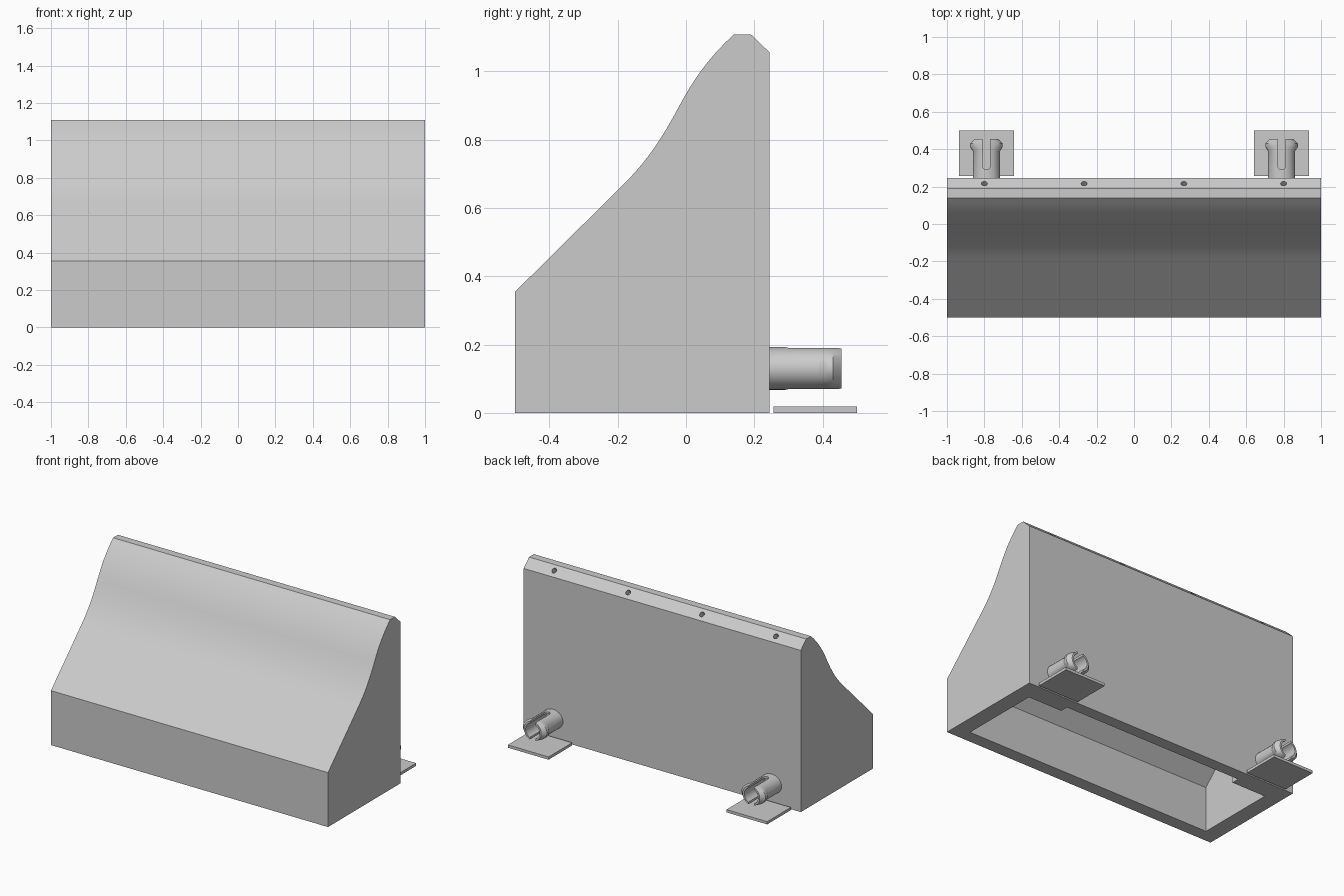
import bpy, bmesh, math
from mathutils import Matrix, Vector
from mathutils.geometry import interpolate_bezier

if "Cube" in bpy.data.objects:
    bpy.data.objects.remove(bpy.data.objects["Cube"])

GREY = (0.6, 0.6, 0.6, 1)
mat = bpy.data.materials.new("light_grey")
mat.use_nodes = True
mat.diffuse_color = GREY
mat.node_tree.nodes["Principled BSDF"].inputs["Base Color"].default_value = GREY


def finish(name, bm):
    bmesh.ops.recalc_face_normals(bm, faces=bm.faces)
    mesh = bpy.data.meshes.new(name)
    bm.to_mesh(mesh)
    bm.free()
    mesh.materials.append(mat)
    ob = bpy.data.objects.new(name, mesh)
    bpy.context.collection.objects.link(ob)
    return ob


def prism(name, profile, x0, x1):
    """Extrude a (y, z) outline along x."""
    bm = bmesh.new()
    face = bm.faces.new([bm.verts.new((x0, y, z)) for y, z in profile])
    ext = bmesh.ops.extrude_face_region(bm, geom=[face])["geom"]
    bmesh.ops.translate(bm, vec=(x1 - x0, 0, 0),
                        verts=[v for v in ext if isinstance(v, bmesh.types.BMVert)])
    return finish(name, bm)


def box(name, x, y, z):
    return prism(name, [(y[0], z[0]), (y[1], z[0]), (y[1], z[1]), (y[0], z[1])], *x)


def rod(name, centre, radius, depth, tilt=0):
    """Cylinder along z, tilted about x."""
    bm = bmesh.new()
    place = Matrix.Translation(centre) @ Matrix.Rotation(math.radians(tilt), 4, "X")
    bmesh.ops.create_cone(bm, cap_ends=True, segments=20, radius1=radius,
                          radius2=radius, depth=depth, matrix=place)
    return finish(name, bm)


def oval_lathe(name, profile, x, z, max_height, steps=40):
    """Spin a closed (y, radius) outline along y, squashing wide rings into ovals."""
    bm = bmesh.new()
    vs = [bm.verts.new((r, y, 0)) for y, r in profile]
    es = [bm.edges.new((a, b)) for a, b in zip(vs, vs[1:] + vs[:1])]
    bmesh.ops.spin(bm, geom=vs + es, cent=(0, 0, 0), axis=(0, 1, 0),
                   angle=math.tau, steps=steps, use_duplicate=False)
    bmesh.ops.remove_doubles(bm, verts=bm.verts, dist=0.0001)
    for v in bm.verts:
        v.co.z *= min(1, max_height / math.hypot(v.co.x, v.co.z))
    bmesh.ops.translate(bm, vec=(x, 0, z), verts=bm.verts)
    return finish(name, bm)


def cut(ob, cutter):
    mod = ob.modifiers.new("cut", "BOOLEAN")
    mod.object, mod.operation, mod.solver = cutter, "DIFFERENCE", "EXACT"
    bpy.context.view_layer.objects.active = ob
    bpy.ops.object.modifier_apply(modifier=mod.name)
    bpy.data.objects.remove(cutter)


def smooth(ob):
    bpy.ops.object.select_all(action="DESELECT")
    ob.select_set(True)
    bpy.context.view_layer.objects.active = ob
    bpy.ops.object.shade_smooth_by_angle(angle=math.radians(25))


# Swept front surface
def bezier(*pts):
    return [(p.x, p.y) for p in interpolate_bezier(*[Vector(p) for p in pts], 10)]


mid = (-0.035, 0.87)
sweep = bezier((-0.19, 0.662), (-0.12, 0.73), (-0.08, 0.79), mid)
sweep += bezier(mid, (0.01, 0.955), (0.05, 1.025), (0.14, 1.108))[1:]

# Main body
BACK = 0.245
body = prism("body", [(BACK, 0), (-0.5, 0), (-0.5, 0.355)] + sweep
             + [(0.19, 1.108), (BACK, 1.055)], -1, 1)

# Hollow open at the bottom, following the sweep
IN_BACK, IN_FRONT, IN_SIDE = 0.168, -0.416, 0.895
inner = [(y + 0.05, z - 0.095) for y, z in sweep if y + 0.05 < IN_BACK - 0.005]
hollow = [(IN_BACK, -0.1), (IN_FRONT, -0.1), (IN_FRONT, 0.293)] + inner
cut(body, prism("hollow", hollow + [(IN_BACK, inner[-1][1])], -IN_SIDE, IN_SIDE))

# Row of small holes in the rear top chamfer
for i in range(4):
    cut(body, rod("hole", (-0.8 + i * 1.6 / 3, 0.216, 1.083), 0.016, 0.08, -45))
smooth(body)

# Snap clips, their inner bosses and loose plates, one set per side
clip_profile = [(BACK, 0.05), (BACK, 0.073), (0.39, 0.073), (0.412, 0.087),
                (0.43, 0.087), (0.455, 0.062), (0.455, 0.05)]
AXIS_X, AXIS_Z, SLOT = 0.789, 0.13, 0.02
for side, s in (("left", 1), ("right", -1)):
    x = s * AXIS_X
    clip = oval_lathe(side + "_clip", clip_profile, x, AXIS_Z, 0.0625)
    cut(clip, box("slot", (x - SLOT, x + SLOT), (0.31, 0.5), (0, 0.3)))
    cut(clip, rod("slot_end", (x, 0.31, AXIS_Z), SLOT, 0.3))
    smooth(clip)
    box(side + "_boss", sorted((s * 0.65, s * IN_SIDE)), (0.116, IN_BACK), (0, 0.24))
    box(side + "_plate", (x - 0.147, x + 0.147), (0.256, 0.5), (0, 0.018))
